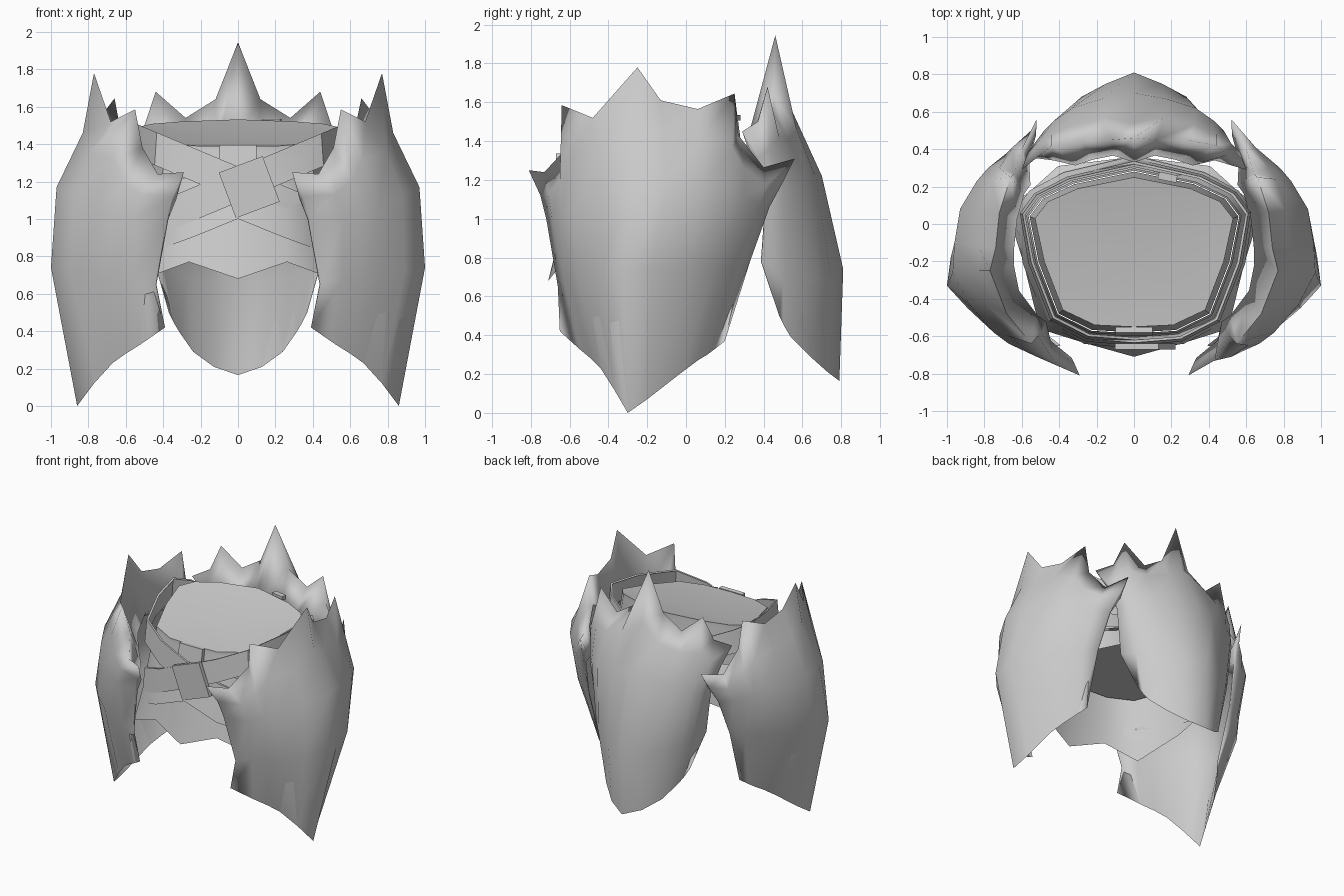
import bpy, bmesh, math
from mathutils import Vector

if "Cube" in bpy.data.objects:
    bpy.data.objects.remove(bpy.data.objects["Cube"])

steel = bpy.data.materials.new("plain_grey")
steel.diffuse_color = (0.6, 0.6, 0.6, 1)
steel.use_nodes = True
steel.node_tree.nodes["Principled BSDF"].inputs["Base Color"].default_value = steel.diffuse_color


def make(name, verts, faces, angle=50):
    """Mesh object from points and faces, welded and smooth shaded."""
    bm = bmesh.new()
    vs = [bm.verts.new(v) for v in verts]
    for f in faces:
        bm.faces.new([vs[i] for i in f])
    bmesh.ops.remove_doubles(bm, verts=bm.verts[:], dist=0.0005)
    me = bpy.data.meshes.new(name)
    bm.to_mesh(me)
    bm.free()
    me.materials.append(steel)
    ob = bpy.data.objects.new(name, me)
    bpy.context.collection.objects.link(ob)
    bpy.ops.object.select_all(action='DESELECT')
    ob.select_set(True)
    bpy.context.view_layer.objects.active = ob
    bpy.ops.object.shade_smooth_by_angle(angle=math.radians(angle))
    return ob


def plate(name, cols, depth, flip=False):
    """Armour plate: outer grid plus an inner grid with a rolled collar, sharing the rim."""
    n, m = len(cols), len(cols[0])
    drop = (0, 0, 0, .11, 0)
    outer = [Vector(p) for c in cols for p in c]
    inner = []
    for i, p in enumerate(outer):
        d = Vector((p.x, p.y + 0.1, 0)).normalized()
        f = (0.2, 0.6, 1)[min(i // m, n - 1 - i // m, 2)]
        inner.append(p - (d * depth[i % m] + Vector((0, 0, drop[i % m]))) * f)
    k, faces = n * m, []
    for c in range(n - 1):
        for r in range(m - 1):
            q = [c * m + r, (c + 1) * m + r, (c + 1) * m + r + 1, c * m + r + 1]
            faces += [q, [i + k for i in reversed(q)]]
    for r in range(m - 1):
        a, b = r, (n - 1) * m + r
        faces += [[a, a + 1, a + 1 + k, a + k], [b + 1, b, b + k, b + 1 + k]]
    if flip:
        faces = [f[::-1] for f in faces]
    return make(name, outer + inner, faces, 130)


# Side plate: columns from front edge to back edge, each from hem to spike or notch
front_cols = [
    [(.39, -.65, .42), (.44, -.66, .65), (.38, -.72, 1.0), (.35, -.75, 1.12), (.29, -.81, 1.25)],
    [(.52, -.55, .33), (.56, -.63, .68), (.56, -.69, 1.0), (.52, -.71, 1.13), (.43, -.73, 1.24)],
    [(.60, -.49, .28), (.67, -.60, .69), (.67, -.64, 1.03), (.61, -.65, 1.2), (.51, -.60, 1.38)],
    [(.67, -.44, .23), (.76, -.56, .70), (.75, -.58, 1.05), (.67, -.60, 1.32), (.55, -.64, 1.585)],
    [(.77, -.37, .12), (.89, -.45, .72), (.88, -.43, 1.13), (.79, -.43, 1.36), (.68, -.48, 1.52)],
    [(.86, -.30, 0), (1.0, -.33, .74), (.97, -.26, 1.17), (.83, -.25, 1.46), (.77, -.25, 1.78)]]
back_cols = [
    [(.82, -.20, .07), (.98, -.18, .74), (.96, -.10, 1.17), (.83, -.12, 1.43), (.74, -.13, 1.61)],
    [(.75, -.02, .21), (.93, .02, .75), (.93, .08, 1.16), (.81, .07, 1.40), (.72, .06, 1.565)],
    [(.70, .06, .27), (.82, .16, .76), (.84, .23, 1.14), (.76, .24, 1.36), (.66, .25, 1.645)],
    [(.67, .11, .30), (.77, .21, .76), (.78, .30, 1.11), (.72, .30, 1.26), (.64, .27, 1.43)],
    [(.64, .15, .33), (.70, .27, .76), (.68, .38, 1.08), (.65, .41, 1.17), (.60, .40, 1.265)],
    [(.60, .20, .37), (.61, .33, .78), (.58, .43, 1.06), (.55, .50, 1.19), (.52, .56, 1.31)]]
side = front_cols + back_cols
roll = (0, .03, .08, .19, 0)
plate("side_plate_right", side, roll)
plate("side_plate_left", [[(-x, y, z) for x, y, z in c] for c in side], roll, True)

# Back plate: half of the columns, mirrored about the centre spike
half = [
    [(.37, .48, .50), (.45, .39, .78), (.51, .42, 1.12), (.57, .38, 1.32), (.60, .29, 1.45)],
    [(.34, .51, .44), (.41, .51, .75), (.48, .50, 1.13), (.52, .43, 1.36), (.50, .37, 1.50)],
    [(.31, .54, .39), (.37, .58, .72), (.43, .55, 1.16), (.44, .48, 1.42), (.44, .42, 1.68)],
    [(.24, .64, .29), (.28, .68, .69), (.33, .62, 1.19), (.32, .53, 1.41), (.28, .45, 1.54)],
    [(.13, .73, .21), (.15, .75, .67), (.17, .67, 1.21), (.16, .57, 1.46), (.12, .45, 1.64)],
    [(0, .79, .165), (0, .81, .74), (0, .70, 1.22), (0, .54, 1.57), (0, .46, 1.945)]]
back = half + [[(-x, y, z) for x, y, z in c] for c in half[-2::-1]]
plate("back_plate", back, (0, .03, .07, .21, 0))

# Waist outline, counter-clockwise from the front centre
right = [(0, -.55), (.21, -.54), (.38, -.46), (.48, -.20), (.53, .03), (.46, .12), (.30, .19), (0, .25)]
outline = right + [(-x, y) for x, y in right[-2:0:-1]]
N = len(outline)


def grown(d, i):
    x, y = outline[i]
    v = Vector((x, y + 0.15))
    v *= 1 + d / v.length
    return v.x, v.y - 0.15


def tube(name, rings, caps=(), angle=50):
    """Rings are (growth, height function of index, x, y); caps are (ring, centre height)."""
    verts = []
    for d, h in rings:
        for i in range(N):
            x, y = grown(d(i) if callable(d) else d, i)
            verts.append((x, y, h(i, x, y)))
    faces = [[r * N + i, r * N + (i + 1) % N, (r + 1) * N + (i + 1) % N, (r + 1) * N + i]
             for r in range(len(rings) - 1) for i in range(N)]
    for ring, z in caps:
        c = len(verts)
        verts.append((0, -.15, z))
        for i in range(N):
            f = [ring * N + i, ring * N + (i + 1) % N, c]
            faces.append(f if ring else f[::-1])
    return make(name, verts, faces, angle)


def rim(i, x, y):
    return 1.46 + 0.18 * (y + 0.15)


def rise(y, z, top):
    """Blend a hem height from the front up to the back."""
    return z + (top - z) * min(1, max(0, (y + .2) / .4))


# Drum-shaped waist with a dished cap, flared overlay and pleated skirt below it
tube("waist_drum", [(.03, lambda i, x, y: 1.10), (.03, lambda i, x, y: 1.25),
                    (0, lambda i, x, y: rim(i, x, y) - .03), (0, rim)],
     caps=((0, 1.10), (3, 1.43)), angle=35)
tube("skirt_overlay", [(.115, lambda i, x, y: rise(y, 1.0 - .4 * min(abs(x), .45), 1.08)),
                       (.045, lambda i, x, y: 1.22)])
tube("pleated_skirt", [(lambda i: .11 if i % 2 else .16,
                        lambda i, x, y: rise(y, .77 if i % 2 else .68, 1.05)),
                       (.06, lambda i, x, y: 1.08), (.035, lambda i, x, y: 1.2)])


# Two crossing belts, each a tilted band
def belt(name, slope, d, mid):
    def level(off):
        return lambda i, x, y: mid + slope * x + off
    tube(name, [(d + .015, level(-.09)), (d, level(.09)), (d - .015, level(.09))], angle=30)


belt("belt_under", -.42, .07, 1.19)
belt("belt_over", .42, .085, 1.18)


def slab(name, size, loc, rot):
    """Small flat box."""
    sx, sy, sz = (s / 2 for s in size)
    v = [(x, y, z) for x in (-sx, sx) for y in (-sy, sy) for z in (-sz, sz)]
    f = [(0, 1, 3, 2), (4, 6, 7, 5), (0, 4, 5, 1), (2, 3, 7, 6), (0, 2, 6, 4), (1, 5, 7, 3)]
    ob = make(name, v, f, 30)
    ob.location, ob.rotation_euler = loc, rot


# Buckle, front loop and small rear loop
slab("buckle", (.25, .03, .26), (.06, -.655, 1.17), (0, -.36, 0))
slab("front_loop", (.20, .03, .12), (0, -.575, 1.335), (-.15, 0, 0))
slab("rear_loop", (.10, .04, .03), (.18, .25, 1.52), (0, 0, -.2))
